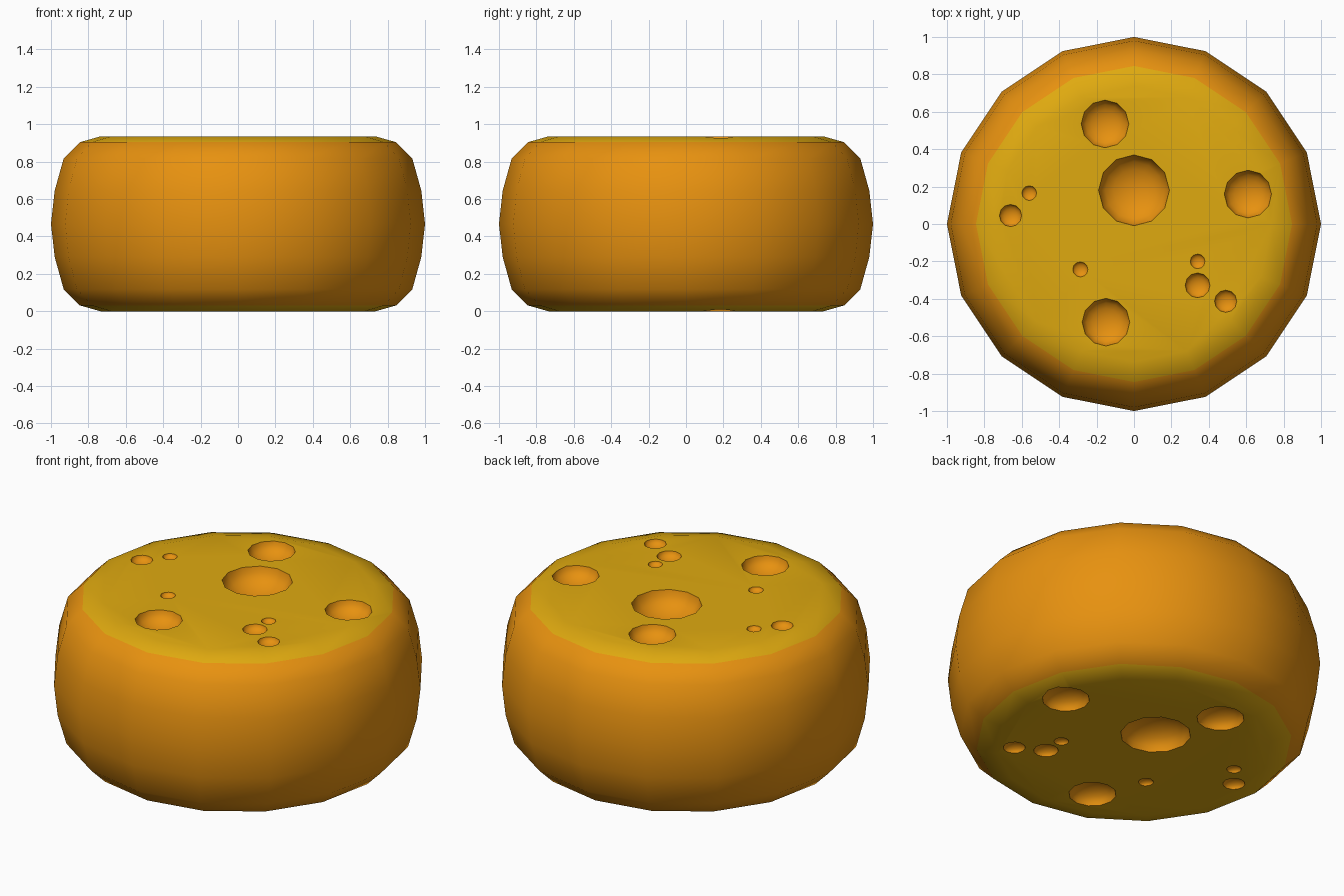
import bpy, bmesh, math
from mathutils import Matrix

if "Cube" in bpy.data.objects:
    bpy.data.objects.remove(bpy.data.objects["Cube"])

H = 0.935          # overall height
SIDES = 16


def material(name, rgb):
    m = bpy.data.materials.new(name)
    m.diffuse_color = (*rgb, 1)
    m.use_nodes = True
    m.node_tree.nodes["Principled BSDF"].inputs["Base Color"].default_value = m.diffuse_color
    return m


MATS = [material("yellow_paste", (0.74, 0.40, 0.005)),
        material("orange_rind", (0.80, 0.285, 0.005))]


def make_object(name, bm):
    me = bpy.data.meshes.new(name)
    bmesh.ops.recalc_face_normals(bm, faces=bm.faces[:])
    bm.to_mesh(me)
    bm.free()
    for m in MATS:
        me.materials.append(m)
    ob = bpy.data.objects.new(name, me)
    bpy.context.collection.objects.link(ob)
    return ob


# Wheel: barrel profile (radius, height), mirrored about mid height
upper = [(1.0, H / 2), (0.98, 0.645), (0.932, 0.817), (0.845, 0.904), (0.735, H)]
profile = [(r, H - z) for r, z in reversed(upper[1:])] + upper
bm = bmesh.new()
rings = []
for r, z in profile:
    rings.append([bm.verts.new((r * math.cos(2 * math.pi * i / SIDES),
                                r * math.sin(2 * math.pi * i / SIDES), z))
                  for i in range(SIDES)])
last = len(rings) - 2
for k in range(last + 1):
    for i in range(SIDES):
        j = (i + 1) % SIDES
        f = bm.faces.new((rings[k][i], rings[k][j], rings[k + 1][j], rings[k + 1][i]))
        f.material_index = 0 if k in (0, last) else 1   # rind on the sides only
bm.faces.new(rings[0][::-1])
bm.faces.new(rings[-1])
wheel = make_object("cheese_wheel", bm)

# Round holes (x, y, radius), the same on the top and the bottom
holes = [(0, 0.18, 0.19), (-0.155, 0.535, 0.128), (0.61, 0.16, 0.128),
         (-0.15, -0.525, 0.128), (-0.66, 0.045, 0.06), (-0.56, 0.165, 0.04),
         (-0.287, -0.243, 0.041), (0.34, -0.2, 0.04), (0.34, -0.328, 0.067),
         (0.49, -0.413, 0.06)]
bm = bmesh.new()
for x, y, r in holes:
    for z in (-0.002, H + 0.002):
        mat = Matrix.Translation((x, y, z)) @ Matrix.Diagonal((r, r, r * 0.6, 1))
        bmesh.ops.create_uvsphere(bm, u_segments=12, v_segments=10, radius=1, matrix=mat)
for f in bm.faces:
    f.material_index = 1
cutter = make_object("hole_cutter", bm)
cutter.hide_render = True

# Carve the holes
mod = wheel.modifiers.new("holes", 'BOOLEAN')
mod.operation = 'DIFFERENCE'
mod.solver = 'EXACT'
mod.object = cutter
bpy.context.view_layer.objects.active = wheel
bpy.ops.object.select_all(action='DESELECT')
wheel.select_set(True)
bpy.ops.object.modifier_apply(modifier=mod.name)
bpy.data.objects.remove(cutter)

# Smooth surfaces with crisp hole rims
bpy.ops.object.shade_smooth_by_angle(angle=math.radians(38))
